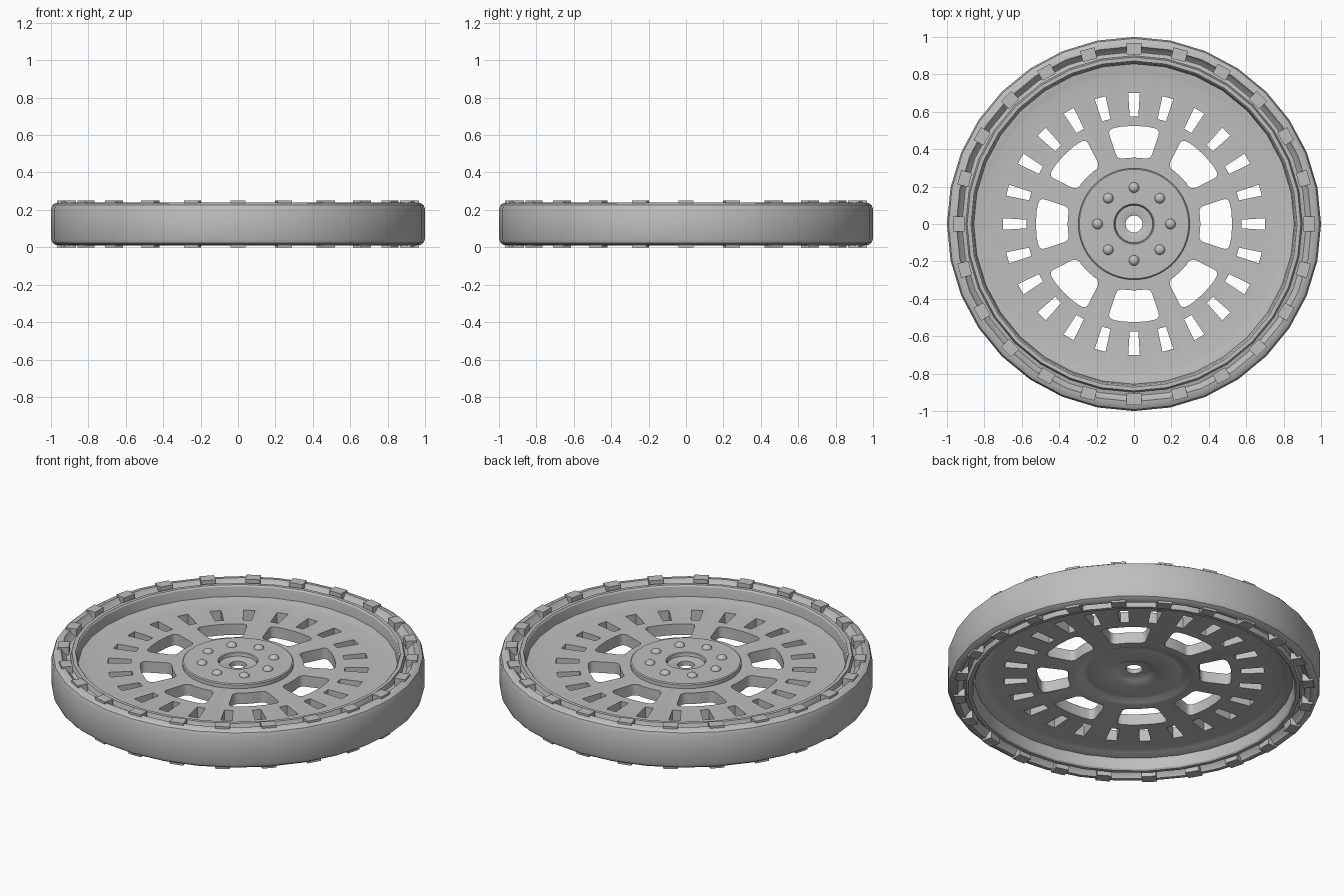
import bpy
import bmesh
from math import sin, cos, pi, radians

cube = bpy.data.objects.get("Cube")
if cube:
    bpy.data.objects.remove(cube, do_unlink=True)

# Single flat colour
grey = bpy.data.materials.new("metal_grey")
grey.use_nodes = True
colour = (0.52, 0.52, 0.52, 1)
grey.diffuse_color = colour
grey.node_tree.nodes["Principled BSDF"].inputs["Base Color"].default_value = colour

MID = 0.125  # half the wheel height


def finish(bm, name, smooth=True):
    bmesh.ops.recalc_face_normals(bm, faces=bm.faces)
    mesh = bpy.data.meshes.new(name)
    bm.to_mesh(mesh)
    bm.free()
    mesh.materials.append(grey)
    obj = bpy.data.objects.new(name, mesh)
    bpy.context.collection.objects.link(obj)
    if smooth:
        shade(obj)
    return obj


def shade(obj):
    bpy.ops.object.select_all(action='DESELECT')
    obj.select_set(True)
    bpy.context.view_layer.objects.active = obj
    bpy.ops.object.shade_smooth_by_angle(angle=radians(30))


def lathe(name, profile, sides, smooth=True):
    """Turn a closed (radius, height) loop around the z axis."""
    bm = bmesh.new()
    rings = []
    for i in range(sides):
        a = 2 * pi * i / sides
        rings.append([bm.verts.new((r * cos(a), r * sin(a), z)) for r, z in profile])
    n = len(profile)
    for i in range(sides):
        p, q = rings[i], rings[(i + 1) % sides]
        for j in range(n):
            k = (j + 1) % n
            bm.faces.new((p[j], q[j], q[k], p[k]))
    return finish(bm, name, smooth)


def sector(bm, angle, inner, outer, z0, z1, steps=1, rounding=0):
    """Prism between two arcs, each given as (radius, half width in radians)."""
    pts = []
    for (r, half), way in ((outer, 1), (inner, -1)):
        for i in range(steps + 1):
            a = angle + way * half * (2 * i / steps - 1)
            pts.append((r * cos(a), r * sin(a)))
    low = [bm.verts.new((x, y, z0)) for x, y in pts]
    high = [bm.verts.new((x, y, z1)) for x, y in pts]
    bm.faces.new(low[::-1])
    bm.faces.new(high)
    n = len(pts)
    for i in range(n):
        j = (i + 1) % n
        bm.faces.new((low[i], low[j], high[j], high[i]))
    if rounding:
        corners = [bm.edges.get((low[i], high[i])) for i in (0, steps, steps + 1, n - 1)]
        bmesh.ops.bevel(bm, geom=corners, offset=rounding, segments=4,
                        profile=0.5, affect='EDGES', clamp_overlap=True)


# Outer rim, with a groove in both faces; the lower half mirrors the upper
upper = [(1.0, 0.205), (0.992, 0.226), (0.975, 0.237), (0.95, 0.24),
         (0.94, 0.222), (0.92, 0.205), (0.9, 0.21), (0.892, 0.236),
         (0.872, 0.236), (0.865, 0.228), (0.855, 0.165)]
lower = [(r, 2 * MID - z) for r, z in reversed(upper)]
lathe("outer_rim", upper + lower, 32)

# Lugs bridging the grooves
bm = bmesh.new()
for i in range(24):
    a = 2 * pi * i / 24
    for z0, z1 in ((0.19, 0.25), (0.0, 0.06)):
        sector(bm, a, (0.908, 0.043), (0.968, 0.041), z0, z1)
finish(bm, "rim_lugs", smooth=False)

# Wheel disc
disc = lathe("wheel_disc", [
    (0.89, 0.175), (0.85, 0.173), (0.82, 0.168), (0.8, 0.165), (0.25, 0.165),
    (0.25, 0.12), (0.275, 0.117), (0.3, 0.106), (0.32, 0.1), (0.78, 0.1),
    (0.81, 0.094), (0.83, 0.085), (0.89, 0.08)], 64, smooth=False)

# Openings: eight rounded windows and an outer row of slots
bm = bmesh.new()
for i in range(8):
    sector(bm, 2 * pi * i / 8, (0.355, 0.25), (0.525, 0.272), 0.02, 0.24, 4, 0.03)
for i in range(24):
    sector(bm, 2 * pi * i / 24, (0.575, 0.04), (0.7, 0.044), 0.02, 0.24)
cutter = finish(bm, "opening_cutter", smooth=False)
cutter.hide_render = True

cut = disc.modifiers.new("openings", 'BOOLEAN')
cut.operation = 'DIFFERENCE'
cut.solver = 'EXACT'
cut.object = cutter
bpy.ops.object.select_all(action='DESELECT')
disc.select_set(True)
bpy.context.view_layer.objects.active = disc
bpy.ops.object.modifier_apply(modifier=cut.name)
bpy.data.objects.remove(cutter, do_unlink=True)
shade(disc)

# Hub with a stepped bore, recessed underneath
lathe("hub", [
    (0.298, 0.13), (0.298, 0.187), (0.292, 0.192), (0.108, 0.192), (0.103, 0.188),
    (0.1, 0.172), (0.052, 0.172), (0.045, 0.168), (0.045, 0.142), (0.075, 0.14),
    (0.1, 0.132), (0.125, 0.119), (0.27, 0.119)], 64)

# Domed bolts on the hub
bm = bmesh.new()
for i in range(8):
    a = 2 * pi * i / 8
    dome = bmesh.ops.create_uvsphere(bm, u_segments=16, v_segments=10, radius=0.028)["verts"]
    bmesh.ops.scale(bm, verts=dome, vec=(1, 1, 0.8))
    bmesh.ops.translate(bm, verts=dome, vec=(0.195 * cos(a), 0.195 * sin(a), 0.19))
finish(bm, "hub_bolts")
